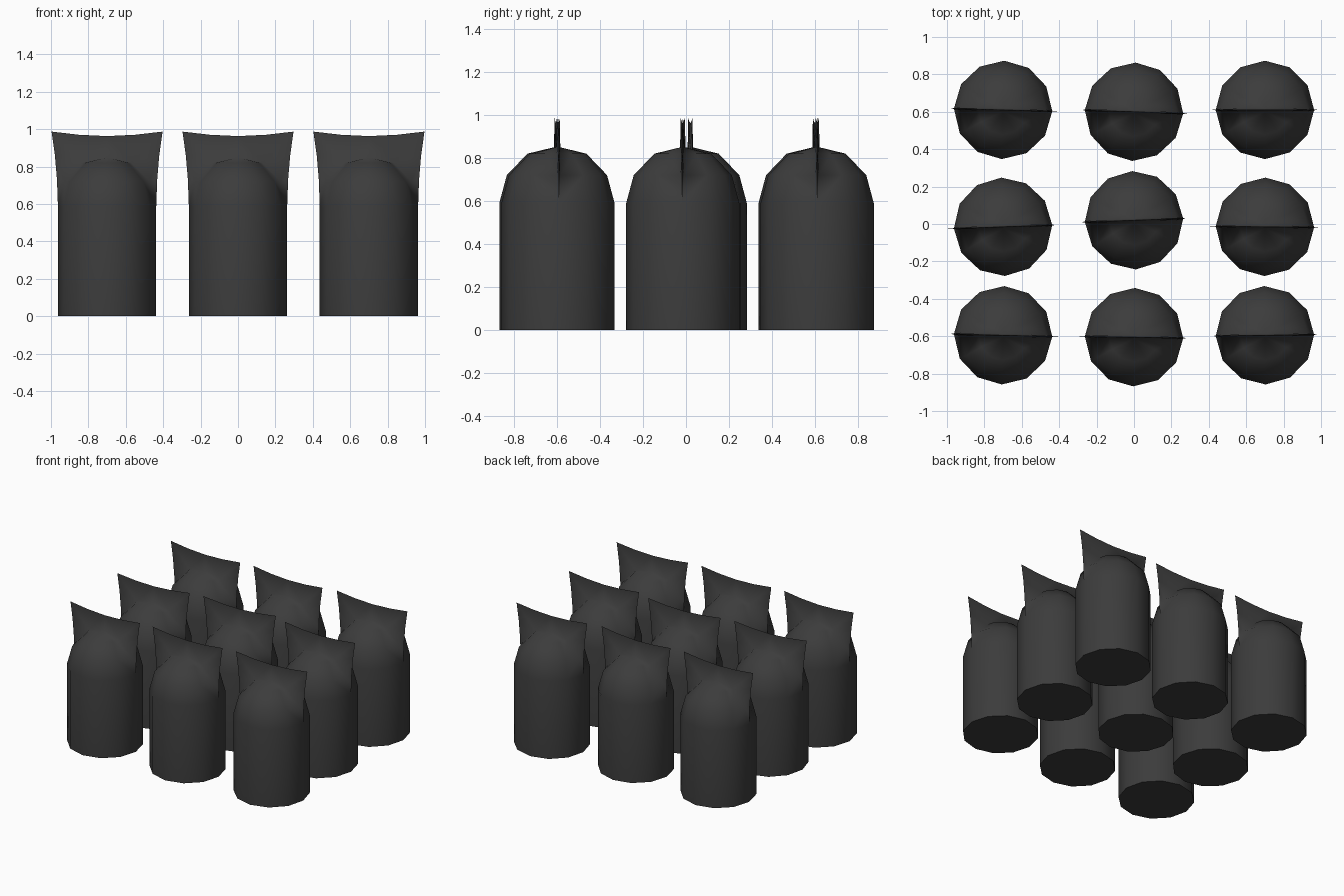
import bpy
import bmesh
from math import sin, cos, pi, radians

cube = bpy.data.objects.get("Cube")
if cube:
    bpy.data.objects.remove(cube, do_unlink=True)

mat = bpy.data.materials.new("dark grey plastic")
mat.use_nodes = True
GREY = (0.045, 0.045, 0.045, 1)
mat.diffuse_color = GREY
mat.node_tree.nodes["Principled BSDF"].inputs["Base Color"].default_value = GREY

SIDES = 12
RADIUS = 0.263
SEAM = 0.008                                   # half thickness where the fin meets the dome
DOME = [(RADIUS, 0.59), (0.228, 0.72), (0.132, 0.82), (0, 0.85)]   # radius, height
EDGE = [(0.268, 0.73), (0.279, 0.86), (0.297, 0.987)]              # fin side edge
TOP = [(0.15, 0.97), (0, 0.963)]                                   # fin top edge


def add_face(bm, points):
    """Add a face, dropping repeated points."""
    unique = list(dict.fromkeys(tuple(round(c, 5) + 0.0 for c in p) for p in points))
    bm.faces.new([bm.verts.new(p) for p in unique])


def build_bag_mesh():
    bm = bmesh.new()

    def ring(i, r, z):
        a = 2 * pi * i / SIDES
        return (r * cos(a), r * sin(a), z)

    # Straight body and flat base
    for i in range(SIDES):
        add_face(bm, [ring(i, RADIUS, 0), ring(i + 1, RADIUS, 0),
                      ring(i + 1, RADIUS, DOME[0][1]), ring(i, RADIUS, DOME[0][1])])
    add_face(bm, [ring(i, RADIUS, 0) for i in range(SIDES)])

    half = SIDES // 2
    for side in (1, -1):
        def dome_point(k, i):
            r, z = DOME[k]
            x, y, _ = ring(i, r, z)
            if k and (i in (0, half) or k == len(DOME) - 1):
                y = SEAM
            return (x, side * y, z)

        # Half dome on this side of the fin
        for k in range(len(DOME) - 1):
            for i in range(half):
                add_face(bm, [dome_point(k, i), dome_point(k, i + 1),
                              dome_point(k + 1, i + 1), dome_point(k + 1, i)])

        # Flared fin sheet rising from the dome, closed along its outer edge
        for mirror, i in ((1, 0), (-1, half)):
            s = [dome_point(k, i) for k in range(len(DOME))]
            e = [(mirror * x, 0, z) for x, z in EDGE]
            t = [(mirror * x, 0, z) for x, z in TOP]
            for points in ([s[0], e[0], s[1]], [s[1], e[0], e[1], s[2]],
                           [s[2], e[1], e[2], t[0]], [s[2], t[0], t[1], s[3]]):
                add_face(bm, points)

    bmesh.ops.remove_doubles(bm, verts=bm.verts, dist=0.0005)
    bmesh.ops.recalc_face_normals(bm, faces=bm.faces)
    mesh = bpy.data.meshes.new("sealed_bag")
    bm.to_mesh(mesh)
    bm.free()
    mesh.materials.append(mat)
    return mesh


# Nine bags in a slightly uneven grid: row offset in y and turn in degrees
ROWS = {
    "front": [(-0.595, -1.5), (-0.605, -1), (-0.595, 0.8)],
    "middle": [(-0.015, 2), (0.02, 2), (-0.015, -0.6)],
    "back": [(0.61, -1.5), (0.6, -2), (0.61, 0)],
}
bag_mesh = build_bag_mesh()
bags = []
for row, places in ROWS.items():
    for column, (label, (y, turn)) in enumerate(zip(("right", "centre", "left"), places)):
        bag = bpy.data.objects.new(f"bag_{row}_{label}", bag_mesh)
        bag.location = (0.7 * (column - 1), y, 0)
        bag.rotation_euler.z = radians(turn)
        bpy.context.collection.objects.link(bag)
        bags.append(bag)

# Smooth shading with a crisp base rim and fin edge
bpy.ops.object.select_all(action='DESELECT')
bags[0].select_set(True)
bpy.context.view_layer.objects.active = bags[0]
bpy.ops.object.shade_smooth_by_angle(angle=radians(85))
